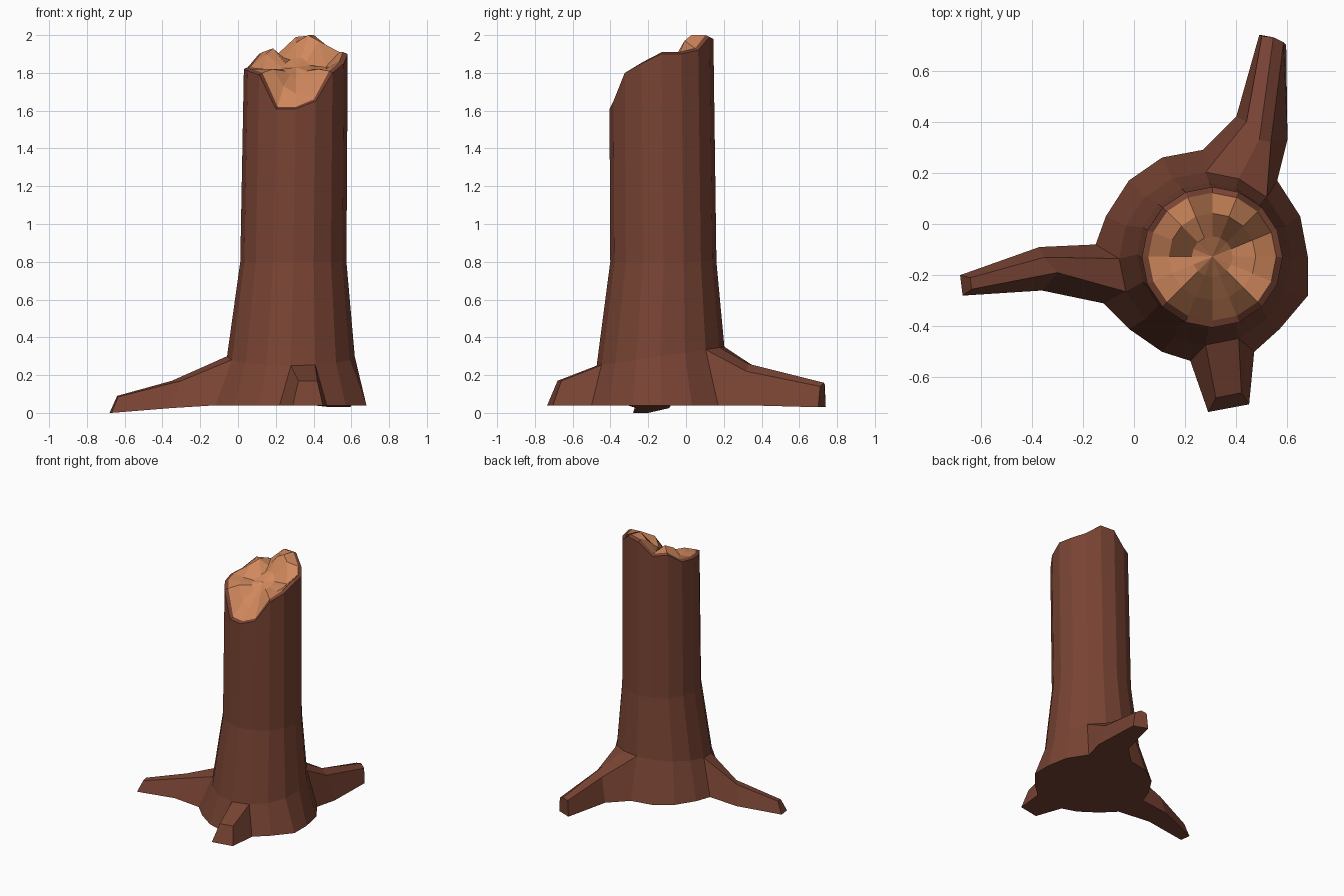
import bpy, bmesh, math

if "Cube" in bpy.data.objects:
    bpy.data.objects.remove(bpy.data.objects["Cube"])

N = 16


def material(name, color):
    m = bpy.data.materials.new(name)
    m.diffuse_color = (*color, 1)
    m.use_nodes = True
    m.node_tree.nodes["Principled BSDF"].inputs["Base Color"].default_value = m.diffuse_color
    return m


bm = bmesh.new()


def ring(cx, cy, r, heights):
    out = []
    for k in range(N):
        a = 2 * math.pi * k / N
        out.append(bm.verts.new((cx + r * math.cos(a), cy + r * math.sin(a), heights[k])))
    return out


def bridge(a, b, mat=0, skip=()):
    for k in range(N):
        if k in skip:
            continue
        j = (k + 1) % N
        bm.faces.new((a[k], a[j], b[j], b[k])).material_index = mat


# Flared base outline, counter-clockwise from the right side
outline = [(.68, -.13), (.65, .03), (.56, .17), (.415, .23), (.27, .29), (.11, .26),
           (-.02, .17), (-.11, .03), (-.15, -.08), (-.12, -.31), (-.02, -.41),
           (.11, -.50), (.22, -.535), (.47, -.50), (.57, -.41), (.68, -.28)]
base = [bm.verts.new((x, y, .04)) for x, y in outline]

# Trunk rings and broken rim
flare = ring(.28, -.135, .338, [.3 + .05 * math.sin(2 * math.pi * k / N) for k in range(N)])
waist = ring(.293, -.12, .281, [.8] * N)
rim_z = [1.90, 1.90, 1.92, 1.99, 1.98, 1.89, 1.90, 1.83,
         1.82, 1.81, 1.79, 1.61, 1.61, 1.65, 1.80, 1.85]
rim = ring(.306, -.13, .275, rim_z)
lip = ring(.306, -.128, .25, [z + .01 for z in rim_z])

# Splintered wood inside the rim
mid = ring(.306, -.128, .17, [1.83, 1.83, 1.97, 2.0, 1.96, 1.88, 1.93, 1.90,
                             1.82, 1.82, 1.82, 1.73, 1.69, 1.72, 1.82, 1.82])
core = ring(.306, -.128, .08, [1.83, 1.84, 1.86, 1.88, 1.88, 1.87, 1.85, 1.83,
                              1.82, 1.82, 1.81, 1.79, 1.77, 1.78, 1.81, 1.82])
center = bm.verts.new((.306, -.128, 1.83))

bridge(base, flare, skip=(2, 3, 8, 12))
bridge(flare, waist)
bridge(waist, rim)
bridge(rim, lip)
bridge(lip, mid, 1)
bridge(mid, core, 1)
for k in range(N):
    bm.faces.new((core[k], core[(k + 1) % N], center)).material_index = 1


# Roots grow out of openings in the flare
def root(first, last, sections):
    prev = [base[first]] + flare[first:last + 1] + [base[last]]
    for pts in sections:
        cur = [bm.verts.new(p) for p in pts]
        for i in range(len(cur)):
            j = (i + 1) % len(cur)
            bm.faces.new((prev[i], prev[j], cur[j], cur[i]))
        prev = cur
    bm.faces.new(prev)


root(8, 9, [
    [(-.37, -.09, .025), (-.35, -.13, .17), (-.30, -.19, .17), (-.36, -.26, .025)],
    [(-.68, -.20, 0), (-.64, -.21, .09), (-.635, -.255, .085), (-.67, -.28, 0)]])
root(2, 4, [
    [(.60, .33, .04), (.535, .32, .22), (.49, .33, .26), (.44, .40, .22), (.40, .42, .04)],
    [(.595, .70, .03), (.585, .71, .14), (.545, .73, .16), (.50, .735, .15), (.49, .74, .03)]])
root(12, 13, [
    [(.29, -.735, .04), (.32, -.68, .17), (.42, -.66, .17), (.45, -.705, .04)]])

# Underside
bm.faces.new([v for i, v in enumerate(base) if i != 3][::-1])
bm.verts.remove(base[3])

bmesh.ops.recalc_face_normals(bm, faces=bm.faces)
mesh = bpy.data.meshes.new("tree_stump")
bm.to_mesh(mesh)
bm.free()
mesh.materials.append(material("bark", (.19, .057, .034)))
mesh.materials.append(material("raw_wood", (.64, .25, .11)))
bpy.context.collection.objects.link(bpy.data.objects.new("tree_stump", mesh))
